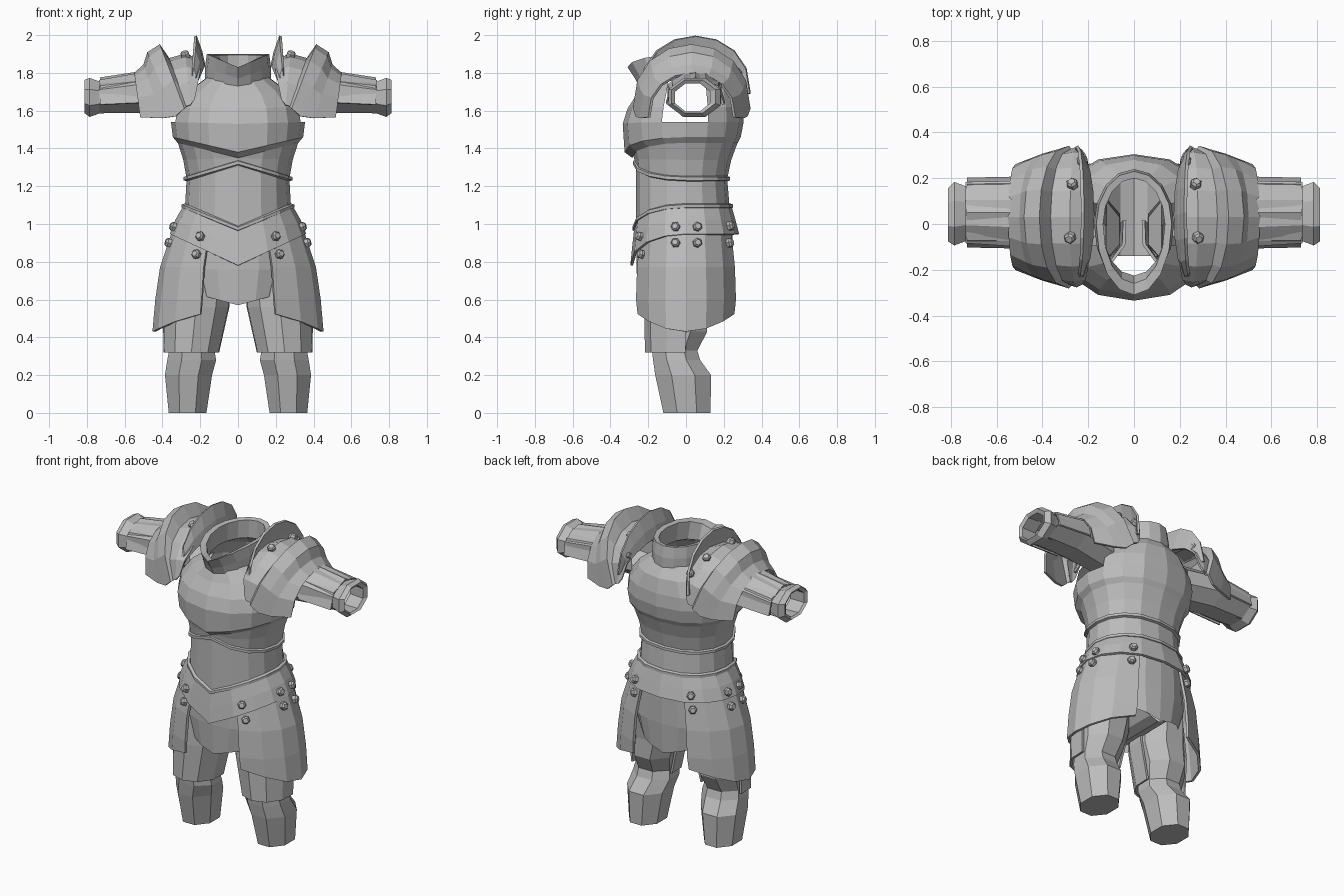
import bpy, bmesh
from math import sin, cos, pi, radians, copysign
from mathutils import Vector

cube = bpy.data.objects.get("Cube")
if cube:
    bpy.data.objects.remove(cube)

steel = bpy.data.materials.new("grey_steel")
steel.use_nodes = True
GREY = (0.5, 0.5, 0.5, 1)
steel.diffuse_color = GREY
steel.node_tree.nodes["Principled BSDF"].inputs["Base Color"].default_value = GREY


def finish(name, bm, thick=0, mirror=False):
    """Turn a bmesh into a flat shaded object, optionally mirrored and thickened."""
    bmesh.ops.recalc_face_normals(bm, faces=bm.faces)
    mesh = bpy.data.meshes.new(name)
    bm.to_mesh(mesh)
    bm.free()
    mesh.materials.append(steel)
    obj = bpy.data.objects.new(name, mesh)
    bpy.context.collection.objects.link(obj)
    if thick:
        mod = obj.modifiers.new("thickness", "SOLIDIFY")
        mod.thickness = thick
        mod.offset = 0
    if mirror:
        obj.modifiers.new("mirror", "MIRROR").use_mirror_merge = False
    return obj


def loft(rings, closed=True, cap=False):
    """Skin a list of equally long point rings."""
    bm = bmesh.new()
    rows = [[bm.verts.new(p) for p in ring] for ring in rings]
    n = len(rows[0])
    for a, b in zip(rows, rows[1:]):
        for i in range(n if closed else n - 1):
            j = (i + 1) % n
            bm.faces.new((a[i], a[j], b[j], b[i]))
    if cap:
        bm.faces.new(rows[-1])
    return bm


def body_ring(z, w, front, back, zfront=None, start=0, end=360, n=16, e=0.85):
    """Cross-section around the body; the front rises or dips in a V to zfront."""
    pts = []
    count = n if end - start == 360 else n + 1
    for i in range(count):
        a = radians(start + (end - start) * i / n)
        s, c = sin(a), cos(a)
        x = w * copysign(abs(s) ** e, s)
        y = front * c if c > 0 else -back * c
        dz = (zfront - z) * (1 - abs(x) / w) if zfront is not None and c > 0 else 0
        pts.append((x, y, z + dz))
    return pts


def body(name, stations, thick=0, mirror=False, **kw):
    closed = "start" not in kw
    return finish(name, loft([body_ring(*s, **kw) for s in stations], closed), thick, mirror)


# Chest plate, with open arm holes
chest = loft([body_ring(*s) for s in (
    (1.78, .17, -.24, .23, 1.74), (1.71, .27, -.265, .28, 1.68),
    (1.62, .34, -.31, .30, 1.61), (1.54, .355, -.335, .305, 1.53),
    (1.46, .345, -.325, .29, 1.38), (1.43, .32, -.285, .275, 1.35))])
holes = [f for f in chest.faces
         if abs(f.calc_center_median().x) > .2
         and abs(f.calc_center_median().y - .02) < .13
         and 1.56 < f.calc_center_median().z < 1.77]
bmesh.ops.delete(chest, geom=holes, context="FACES")
finish("chest_plate", chest)

# Raised neck collar with an inner lip
body("collar", ((1.76, .175, -.25, .24, 1.73), (1.83, .175, -.27, .24, 1.77),
                (1.90, .165, -.31, .23, 1.83), (1.895, .135, -.26, .20, 1.82),
                (1.78, .14, -.225, .20, 1.74)), e=1.0)

# Abdomen, waist bands and hip plate
body("abdomen", ((1.45, .325, -.29, .28, 1.39), (1.34, .29, -.275, .24, 1.35),
                 (1.24, .272, -.265, .218, 1.30), (1.10, .28, -.265, .23, .98)))


def band(name, z, w, front, back, zf, h=.014, out=.016):
    prof = ((h, 0), (h * .6, out), (-h * .6, out), (-h, 0))
    body(name, [(z + dz, w + o, front - o, back + o, zf + dz) for dz, o in prof])


band("upper_waist_band", 1.24, .272, -.265, .218, 1.325)
band("lower_waist_band", 1.095, .282, -.268, .233, .975)
body("hip_plate", ((1.09, .285, -.268, .235, .97), (1.02, .325, -.278, .255, .88),
                   (.945, .355, -.288, .275, .78)), thick=.014)

# Cloth flaps between the legs, front and back
for name, y in (("front_flap", -.262), ("back_flap", .245)):
    body(name, ((1.0, .29, y, 0), (.76, .31, y, 0), (.64, .26, y * .96, 0, .57)),
         start=-52, end=52, n=6)
crotch = [[(x, y, z) for x, z in ((-.12, .66), (-.06, .59), (0, .57), (.06, .59), (.12, .66))]
          for y in (-.14, .03, .22)]
finish("crotch", loft(crotch, closed=False))

# Side skirt plates with a bowed lower edge
skirt = [body_ring(z, w, -d, d, start=25, end=155, n=6, e=.95)
         for z, w, d in ((.98, .335, .255), (.77, .405, .278), (.6, .43, .284), (.43, .445, .275))]
skirt[-1] = [(x, y, z + 1.5 * y * y) for x, y, z in skirt[-1]]
finish("side_skirt_plate", loft(skirt, closed=False), thick=.016, mirror=True)


def oval(center, r1, r2, axis, n=8, start=22.5, sweep=360):
    """Oval ring around a limb running along z or x."""
    pts = []
    for i in range(n if sweep == 360 else n + 1):
        a = radians(start + sweep * i / n)
        u, v = r1 * cos(a), r2 * sin(a)
        off = (u, v, 0) if axis == "z" else (0, u, v)
        pts.append(Vector(center) + Vector(off))
    return pts


# Legs and thigh guards
leg = [oval((x, y, z), rx, ry, "z") for z, x, y, rx, ry in (
    (.75, .20, -.02, .15, .17), (.55, .215, -.04, .165, .165),
    (.43, .235, -.04, .145, .165), (.33, .245, -.06, .13, .13),
    (.28, .245, -.05, .14, .135), (.20, .262, -.015, .135, .16),
    (0, .267, .005, .108, .135))]
finish("leg", loft(leg, cap=True), mirror=True)
guard = [oval((x, y, z), rx, ry, "z", n=6, start=165, sweep=210) for z, x, y, rx, ry in (
    (.75, .20, -.03, .165, .175), (.56, .222, -.04, .175, .175),
    (.32, .247, -.045, .145, .165))]
finish("thigh_guard", loft(guard, closed=False), thick=.014, mirror=True)

# Arms and flared wrist cuffs
arm = [oval((x, y, z), ry, rz, "x") for x, y, z, ry, rz in (
    (.28, .03, 1.68, .13, .12), (.52, .045, 1.695, .155, .115), (.735, .05, 1.675, .145, .095))]
finish("sleeve", loft(arm), mirror=True)
vambrace = [oval((x, .05, z), ry, rz, "x", n=4, start=-12, sweep=204) for x, z, ry, rz in (
    (.5, 1.67, .155, .135), (.73, 1.655, .15, .115))]
finish("forearm_plate", loft(vambrace, closed=False), thick=.012, mirror=True)
cuff = [oval((x, y, z), ry, rz, "x") for x, y, z, ry, rz in (
    (.70, .045, 1.67, .12, .09), (.735, .045, 1.67, .13, .092), (.785, .045, 1.67, .15, .112),
    (.813, .04, 1.675, .125, .095), (.80, .035, 1.67, .10, .08), (.70, .04, 1.67, .11, .085))]
finish("wrist_cuff", loft(cuff), mirror=True)


def shoulder_arc(xb, zb, xt, zt, ry, yc=.03, n=8):
    """Arch over the shoulder from the front foot (xb, zb) to the crown (xt, zt)."""
    pts = []
    for i in range(n + 1):
        a = pi * i / n
        h = sin(a) ** .85
        pts.append((xb + (xt - xb) * h, yc - ry * cos(a), zb + (zt - zb) * h))
    return pts


# Shoulder guards: inner shell, ridged outer shell and neck fin
shells = {
    "shoulder_inner_shell": ((.23, 1.66, .19, 1.86, .29), (.25, 1.63, .28, 1.895, .30),
                             (.28, 1.62, .37, 1.87, .29)),
    "shoulder_outer_shell": ((.27, 1.62, .36, 1.86, .285), (.285, 1.61, .415, 1.945, .305),
                             (.33, 1.57, .475, 1.905, .29), (.40, 1.56, .495, 1.84, .27),
                             (.515, 1.565, .545, 1.795, .225)),
    "neck_fin": ((.25, 1.68, .18, 1.84, .27, .04), (.25, 1.69, .195, 1.91, .285, .04),
                 (.25, 1.69, .225, 1.995, .29, .05)),
}
for name, stations in shells.items():
    finish(name, loft([shoulder_arc(*s) for s in stations], closed=False), .014, True)


# Domed hexagonal rivets
def rivet(name, loc, normal):
    bm = loft([oval((0, 0, h), r, r, "z", n=6) for h, r in (
        (-.015, .025), (.01, .025), (.02, .016))], cap=True)
    turn = Vector((0, 0, 1)).rotation_difference(Vector(normal)).to_matrix()
    bmesh.ops.rotate(bm, verts=bm.verts, matrix=turn)
    bmesh.ops.translate(bm, verts=bm.verts, vec=loc)
    finish(name, bm, mirror=True)


for x, y, z in ((.225, .275, 1.80), (.27, .175, 1.875), (.28, -.06, 1.895), (.24, -.185, 1.785)):
    rivet("shoulder_rivet", (x, y, z), (.15, (y - .03) * 3, .6))
for x, y, z in ((.20, -.245, .935), (.34, -.055, .985), (.34, .06, .985), (.20, .235, .99)):
    rivet("hip_rivet", (x, y, z), (x, y * 1.4, .1))
for x, y, z in ((.22, -.235, .84), (.365, -.055, .90), (.365, .06, .90), (.21, .23, .90)):
    rivet("skirt_rivet", (x, y, z), (x, y * 1.4, .08))
